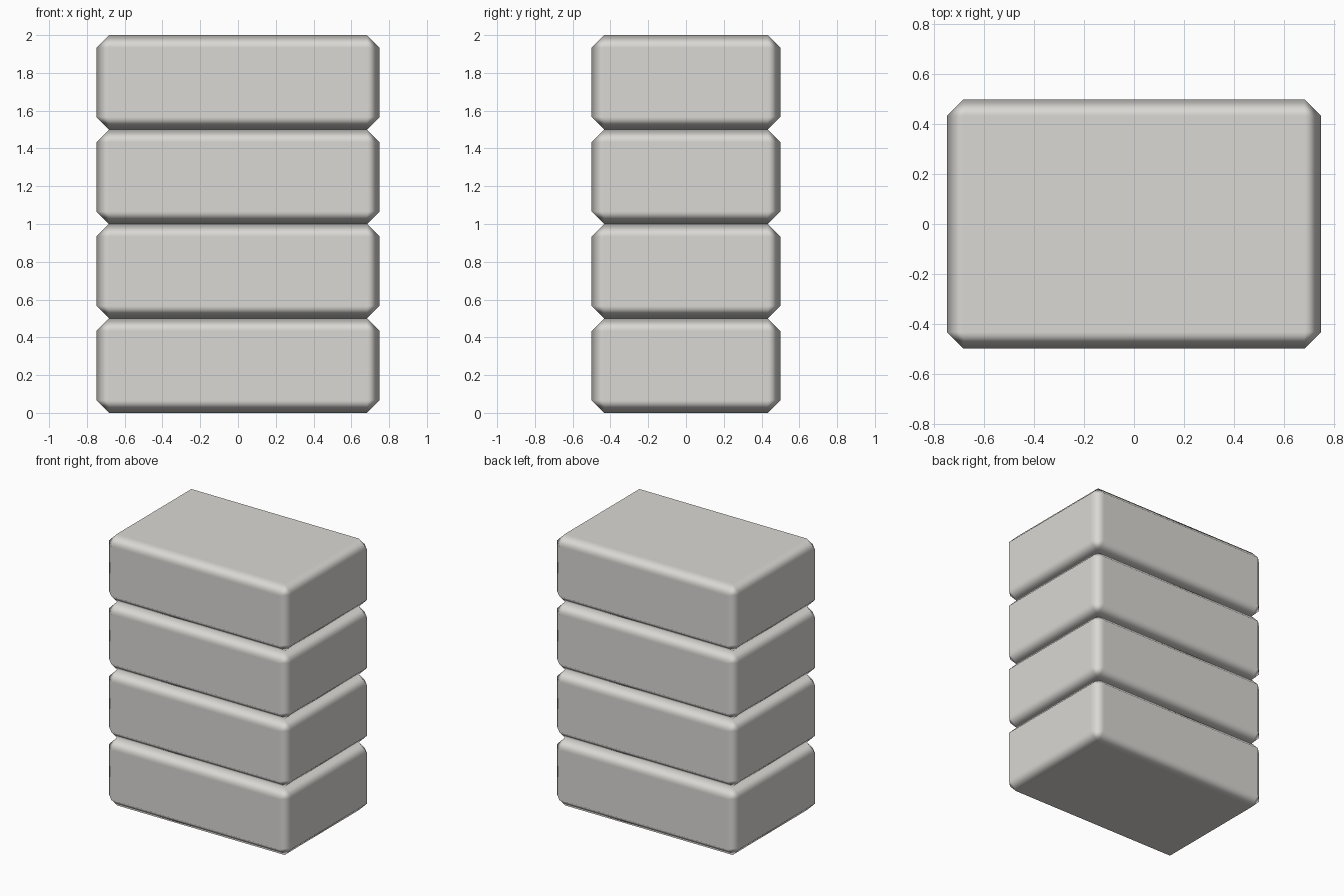
import bpy

if "Cube" in bpy.data.objects:
    bpy.data.objects.remove(bpy.data.objects["Cube"])

WIDTH, DEPTH, HEIGHT = 1.5, 1.0, 0.5
COUNT = 4

# Single warm light grey
grey = bpy.data.materials.new("warm_light_grey")
grey.diffuse_color = (0.70, 0.69, 0.66, 1.0)
grey.use_nodes = True
grey.node_tree.nodes["Principled BSDF"].inputs["Base Color"].default_value = grey.diffuse_color


def add_block(index):
    """One chamfered slab of the stack."""
    bpy.ops.mesh.primitive_cube_add(size=1, location=(0, 0, HEIGHT * (index + 0.5)))
    block = bpy.context.object
    block.name = f"stacked_block_{index + 1}"
    block.scale = (WIDTH, DEPTH, HEIGHT)
    bpy.ops.object.transform_apply(location=False, rotation=False, scale=True)
    block.data.materials.append(grey)
    bpy.ops.object.shade_smooth()
    # Softly shaded chamfer around flat faces
    bevel = block.modifiers.new("chamfer", 'BEVEL')
    bevel.width = 0.067
    bevel.segments = 1
    bevel.limit_method = 'NONE'
    bevel.harden_normals = True


# Stack of four identical blocks
for i in range(COUNT):
    add_block(i)
